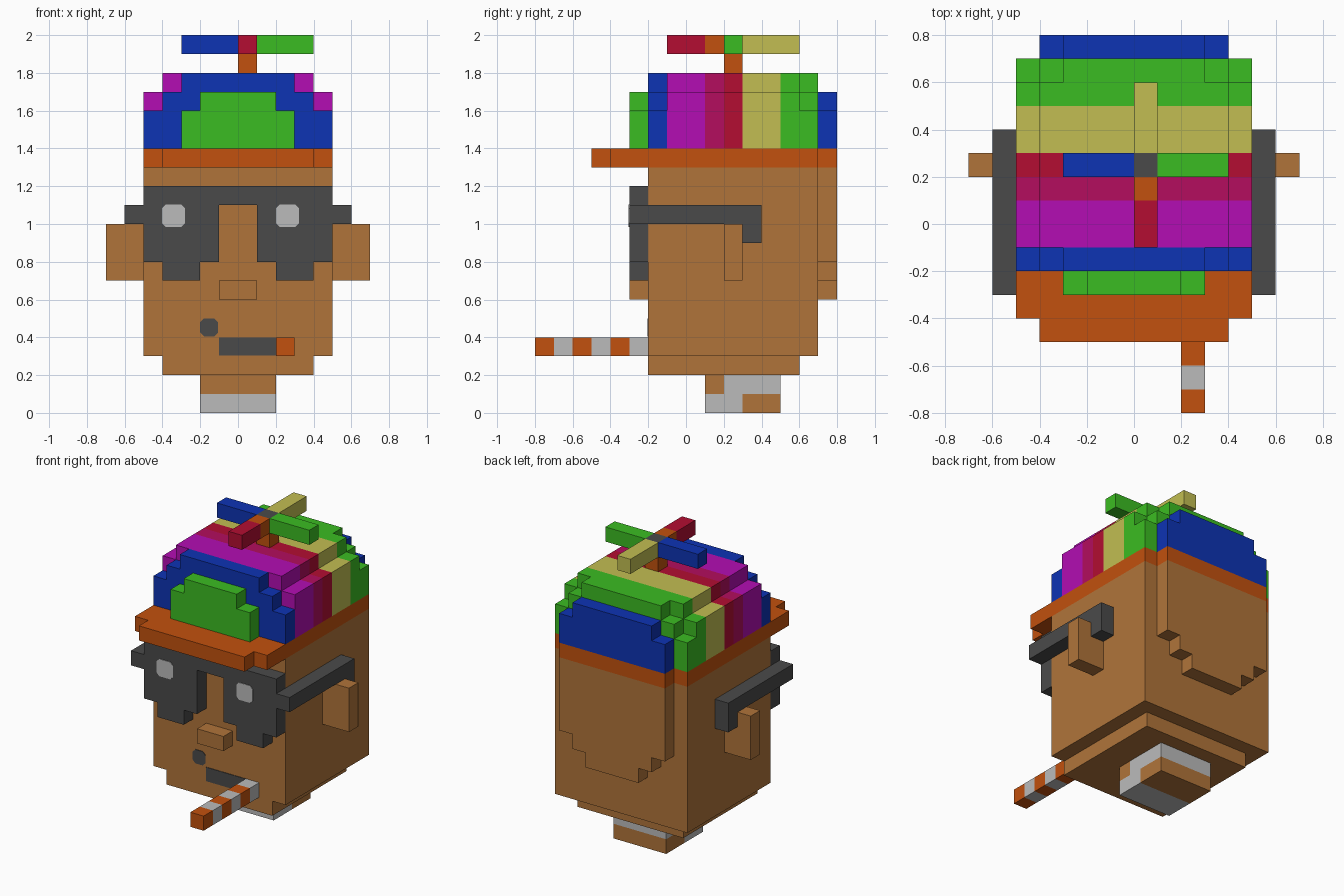
import bpy, bmesh

cube = bpy.data.objects.get("Cube")
if cube:
    bpy.data.objects.remove(cube, do_unlink=True)


def material(name, rgb):
    lin = [(c / 255 / 12.92) if c / 255 <= 0.04045 else ((c / 255 + 0.055) / 1.055) ** 2.4 for c in rgb]
    m = bpy.data.materials.new(name)
    m.use_nodes = True
    m.diffuse_color = (*lin, 1)
    m.node_tree.nodes["Principled BSDF"].inputs["Base Color"].default_value = (*lin, 1)
    return m


SKIN = material("skin brown", (176, 116, 58))
ORANGE = material("orange", (194, 81, 14))
GREEN = material("green", (59, 188, 34))
BLUE = material("blue", (13, 51, 180))
MAGENTA = material("magenta", (179, 13, 179))
CRIMSON = material("crimson", (179, 13, 94))
RED = material("red", (179, 13, 50))
YELLOW = material("yellow", (194, 190, 82))
DARK = material("dark grey", (74, 74, 74))
WHITE = material("off white", (187, 187, 187))


def prism(name, mat, pts, lo, hi, axis="y"):
    """Extrude a flat outline from lo to hi along an axis."""
    place = {"x": lambda p, d: (d, p[0], p[1]),
             "y": lambda p, d: (p[0], d, p[1]),
             "z": lambda p, d: (p[0], p[1], d)}[axis]
    bm = bmesh.new()
    a = [bm.verts.new(place(p, lo)) for p in pts]
    b = [bm.verts.new(place(p, hi)) for p in pts]
    bm.faces.new(a)
    bm.faces.new(b[::-1])
    n = len(pts)
    for i in range(n):
        j = (i + 1) % n
        bm.faces.new((a[i], b[i], b[j], a[j]))
    bmesh.ops.recalc_face_normals(bm, faces=bm.faces)
    me = bpy.data.meshes.new(name)
    bm.to_mesh(me)
    bm.free()
    me.materials.append(mat)
    ob = bpy.data.objects.new(name, me)
    bpy.context.collection.objects.link(ob)
    return ob


def box(name, mat, x, y, z):
    return prism(name, mat, [(x[0], z[0]), (x[1], z[0]), (x[1], z[1]), (x[0], z[1])], *y)


def both(half):
    """Complete a right-hand half outline with its mirror image."""
    return half + [(-u, v) for u, v in reversed(half)]


def spot(name, mat, x, z, y, cut=0.02):
    """Thin plate with clipped corners on a front face."""
    (a, b), (c, d) = x, z
    pts = [(a + cut, c), (b - cut, c), (b, c + cut), (b, d - cut),
           (b - cut, d), (a + cut, d), (a, d - cut), (a, c + cut)]
    prism(name, mat, pts, y - 0.004, y)


# Neck, in two bands with swapped colours
box("neck_lower_front", WHITE, (-.2, .2), (.1, .3), (0, .1))
box("neck_lower_back", SKIN, (-.2, .2), (.3, .5), (0, .1))
box("neck_upper_front", SKIN, (-.2, .2), (.1, .2), (.1, .2))
box("neck_upper_back", WHITE, (-.2, .2), (.2, .5), (.1, .2))

# Head
box("chin", SKIN, (-.4, .4), (-.2, .6), (.2, .3))
box("head", SKIN, (-.5, .5), (-.2, .7), (.3, 1.3))
prism("back_of_head", SKIN,
      both([(.2, .6), (.2, .7), (.3, .7), (.3, .8), (.4, .8), (.4, 1.3)]), .7, .8)
box("nose", SKIN, (-.1, .1), (-.3, -.2), (.6, .7))
box("mouth", DARK, (-.1, .2), (-.204, -.2), (.305, .4))
spot("mole", DARK, (-.2, -.105), (.405, .5), -.2)

# Ears and sunglasses
prism("glasses_front", DARK,
      both([(.1, 1.1), (.1, .8), (.2, .8), (.2, .7), (.4, .7), (.4, .8), (.5, .8), (.5, 1.2)]), -.3, -.2)
arm = [(-.3, 1.0), (.3, 1.0), (.3, .9), (.4, .9), (.4, 1.1), (-.3, 1.1)]
for side, s in (("left", 1), ("right", -1)):
    box(side + "_ear", SKIN, (.5 * s, .7 * s), (.2, .3), (.7, 1.0))
    prism(side + "_glasses_arm", DARK, arm, .5 * s, .6 * s, "x")
for side, x in (("left", .2), ("right", -.403)):
    spot(side + "_lens_glint", WHITE, (x, x + .123), (.985, 1.103), -.3)

# Striped stick in the mouth
for i in range(6):
    y = -.8 + .1 * i
    box(f"stick_band_{i + 1}", WHITE if i % 2 else ORANGE, (.2, .3), (y, y + .1), (.3, .4))

# Cap rim with brim
prism("cap_rim", ORANGE,
      both([(.4, -.5), (.4, -.4), (.5, -.4), (.5, .7), (.4, .7), (.4, .8)]), 1.3, 1.4, "z")

# Cap dome, one stepped slice per stripe
small = both([(.3, 1.4), (.3, 1.6), (.2, 1.6), (.2, 1.7)])
middle = both([(.5, 1.4), (.5, 1.6), (.4, 1.6), (.4, 1.7), (.3, 1.7), (.3, 1.8)])
full = both([(.5, 1.4), (.5, 1.7), (.4, 1.7), (.4, 1.8)])
rear = both([(.4, 1.4), (.4, 1.6), (.3, 1.6), (.3, 1.7)])
for name, mat, outline, y0, y1 in (
        ("cap_front_panel", GREEN, small, -.3, -.2),
        ("cap_blue_stripe", BLUE, middle, -.2, -.1),
        ("cap_magenta_stripe", MAGENTA, full, -.1, .1),
        ("cap_crimson_stripe", CRIMSON, full, .1, .2),
        ("cap_red_stripe", RED, full, .2, .3),
        ("cap_yellow_stripe", YELLOW, full, .3, .5),
        ("cap_green_stripe", GREEN, full, .5, .6),
        ("cap_green_step", GREEN, middle, .6, .7),
        ("cap_back_panel", BLUE, rear, .7, .8)):
    prism(name, mat, outline, y0, y1)

# Propeller
box("propeller_post", ORANGE, (0, .1), (.2, .3), (1.8, 1.9))
for name, mat, x, y in (
        ("propeller_hub", DARK, (0, .1), (.2, .3)),
        ("propeller_blade_right", BLUE, (-.3, 0), (.2, .3)),
        ("propeller_blade_left", GREEN, (.1, .4), (.2, .3)),
        ("propeller_blade_back", YELLOW, (0, .1), (.3, .6)),
        ("propeller_blade_front_root", ORANGE, (0, .1), (.1, .2)),
        ("propeller_blade_front", RED, (0, .1), (-.1, .1))):
    box(name, mat, x, y, (1.9, 2.0))
